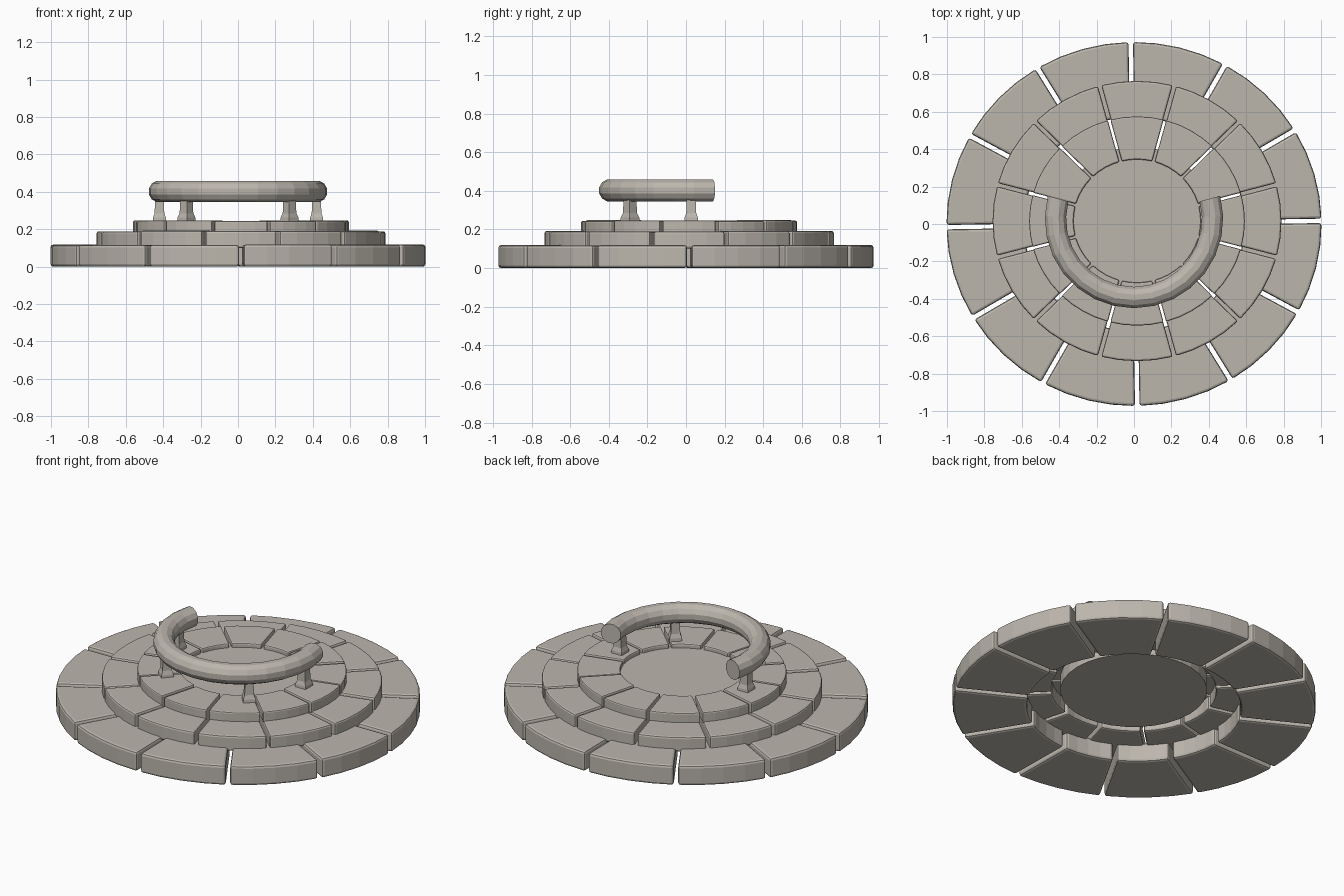
import bpy, bmesh, math, random
from mathutils import Matrix, Vector

random.seed(4)
cube = bpy.data.objects.get("Cube")
if cube:
    bpy.data.objects.remove(cube)

stone = bpy.data.materials.new("warm grey stone")
stone.use_nodes = True
COLOUR = (0.5, 0.465, 0.415, 1)
stone.diffuse_color = COLOUR
stone.node_tree.nodes["Principled BSDF"].inputs["Base Color"].default_value = COLOUR


def finish(name, bm, bevel=0):
    """Turn a bmesh into a named stone object, with softened edges if wanted."""
    bmesh.ops.recalc_face_normals(bm, faces=bm.faces)
    mesh = bpy.data.meshes.new(name)
    bm.to_mesh(mesh)
    bm.free()
    mesh.materials.append(stone)
    obj = bpy.data.objects.new(name, mesh)
    bpy.context.collection.objects.link(obj)
    if bevel:
        mod = obj.modifiers.new("worn edges", 'BEVEL')
        mod.width = bevel
        mod.segments = 2
        mod.limit_method = 'ANGLE'
        mod.angle_limit = math.radians(40)
    return obj


def brick_ring(name, scale, z0, z1, centre, turn, count=12, steps=4):
    """Ring of wedge bricks with parallel-sided gaps, slightly oval."""
    bm = bmesh.new()
    outer, inner, half_gap = 1.003 * scale, 0.59 * scale, 0.012 * scale
    for i in range(count):
        start = turn + math.tau * i / count
        outline = []
        for radius, order in ((outer, range(steps + 1)), (inner, range(steps, -1, -1))):
            trim = half_gap / radius
            for k in order:
                a = start + trim + (math.tau / count - 2 * trim) * k / steps
                outline.append((centre + radius * math.cos(a),
                                centre + 0.97 * radius * math.sin(a)))
        drop = random.uniform(0, 0.005)
        low = [bm.verts.new((x, y, z0)) for x, y in outline]
        high = [bm.verts.new((x, y, z1 - drop)) for x, y in outline]
        bm.faces.new(low)
        bm.faces.new(high)
        n = len(low)
        for k in range(n):
            j = (k + 1) % n
            bm.faces.new((low[k], low[j], high[j], high[k]))
    return finish(name, bm, 0.014 * scale)


# Three stacked steps of bricks
brick_ring("lower_step", 1.0, 0.0, 0.12, 0.0, math.radians(1))
brick_ring("middle_step", 0.77, 0.1, 0.193, 0.016, math.radians(15))
brick_ring("upper_step", 0.575, 0.178, 0.248, 0.016, math.radians(15))

# Round floor in the middle
bm = bmesh.new()
bmesh.ops.create_cone(bm, cap_ends=True, segments=32, radius1=0.4, radius2=0.4,
                      depth=0.12, matrix=Matrix.Translation((0.015, 0.015, 0.16)))
finish("centre_floor", bm)

# Curved rail: a tube swept around the front
RAIL_CENTRE = Vector((0, 0.027, 0.402))
RAIL_R, TUBE_R, SIDES, STEPS = 0.42, 0.059, 12, 16
bm = bmesh.new()
loops = []
for i in range(STEPS + 1):
    a = math.radians(15 - 210 * i / STEPS)
    out = Vector((math.cos(a), math.sin(a), 0))
    loop = []
    for k in range(SIDES):
        t = math.tau * (k + 0.5) / SIDES
        p = RAIL_CENTRE + out * (RAIL_R + TUBE_R * math.cos(t))
        p.z += TUBE_R * math.sin(t)
        loop.append(bm.verts.new(p))
    loops.append(loop)
for a, b in zip(loops, loops[1:]):
    for k in range(SIDES):
        j = (k + 1) % SIDES
        bm.faces.new((a[k], a[j], b[j], b[k]))
bm.faces.new(loops[0])
bm.faces.new(loops[-1])
finish("curved_rail", bm)


# Posts: flared square foot narrowing to a shaft
def post(name, degrees):
    bm = bmesh.new()
    a = math.radians(degrees)
    place = (Matrix.Translation((RAIL_CENTRE.x + RAIL_R * math.cos(a),
                                 RAIL_CENTRE.y + RAIL_R * math.sin(a), 0))
             @ Matrix.Rotation(a, 4, 'Z'))
    rings = []
    for half, z in ((0.036, 0.235), (0.034, 0.262), (0.026, 0.285), (0.023, 0.37)):
        rings.append([bm.verts.new(place @ Vector((sx * half, sy * half, z)))
                      for sx, sy in ((-1, -1), (1, -1), (1, 1), (-1, 1))])
    for lo, hi in zip(rings, rings[1:]):
        for k in range(4):
            j = (k + 1) % 4
            bm.faces.new((lo[k], lo[j], hi[j], hi[k]))
    bm.faces.new(rings[0])
    bm.faces.new(rings[-1])
    finish(name, bm)


for name, degrees in (("left_back_post", 0), ("left_front_post", -49),
                      ("right_front_post", -131), ("right_back_post", 180)):
    post(name, degrees)
